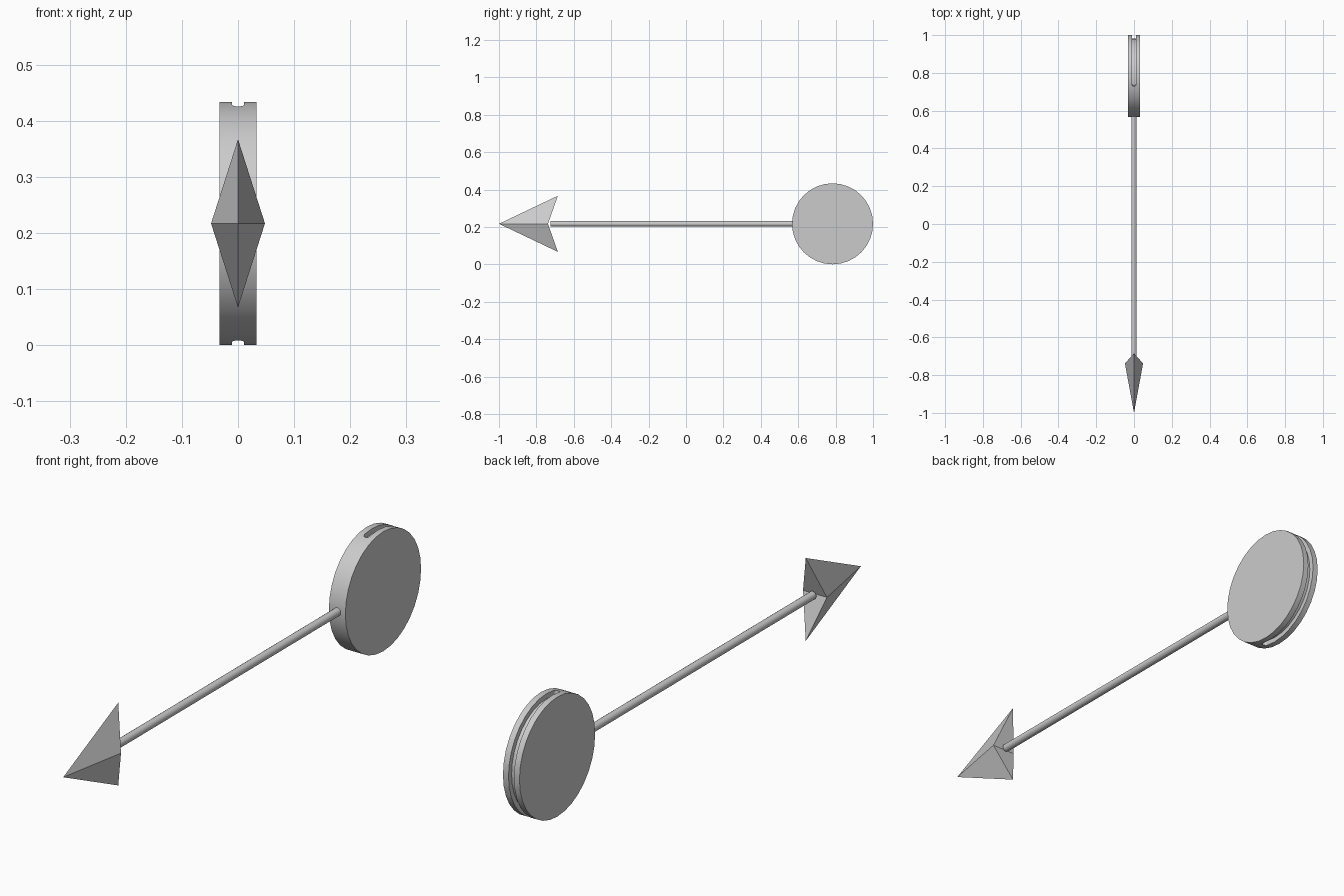
import bpy, bmesh
from math import sin, cos, pi, radians

if "Cube" in bpy.data.objects:
    bpy.data.objects.remove(bpy.data.objects["Cube"])

ZC = 0.217          # height of the axis
R = 0.2165          # disc radius
YC = 1.0 - R        # disc centre along y


def mesh_object(name, bm):
    bmesh.ops.remove_doubles(bm, verts=bm.verts, dist=1e-5)
    bmesh.ops.recalc_face_normals(bm, faces=bm.faces)
    me = bpy.data.meshes.new(name)
    bm.to_mesh(me)
    bm.free()
    ob = bpy.data.objects.new(name, me)
    bpy.context.collection.objects.link(ob)
    return ob


def cylinder(name, r, length, loc, rot, sides):
    bpy.ops.mesh.primitive_cylinder_add(vertices=sides, radius=r, depth=length,
                                        location=loc, rotation=rot)
    ob = bpy.context.object
    ob.name = name
    return ob


def smooth(ob):
    bpy.ops.object.select_all(action='DESELECT')
    ob.select_set(True)
    bpy.context.view_layer.objects.active = ob
    bpy.ops.object.shade_smooth_by_angle(angle=radians(30))


# Groove cutter: round-ended slot wrapped around the back of the disc
HALF, DEPTH = 0.011, 0.018
end = radians(101.8)
cap = HALF / R
steps = [i * pi / 2 / 6 for i in range(7)]
stations = [(-end - cap * cos(t), HALF * sin(t)) for t in steps]
stations += [(radians(11.25 * i), HALF) for i in range(-9, 10)]
stations += [(end + cap * sin(t), HALF * cos(t)) for t in steps]

bm = bmesh.new()
rings = []
for a, h in stations:
    ring = []
    for r, x in ((R - DEPTH, -h), (R - DEPTH, h), (R + 0.02, h), (R + 0.02, -h)):
        ring.append(bm.verts.new((x, YC + r * cos(a), ZC + r * sin(a))))
    rings.append(ring)
for p, q in zip(rings, rings[1:]):
    for k in range(4):
        n = (k + 1) % 4
        bm.faces.new((p[k], p[n], q[n], q[k]))
cutter = mesh_object("groove_cutter", bm)

# Disc with groove
disc = cylinder("disc", R, 0.066, (0, YC, ZC), (0, pi / 2, 0), 32)
mod = disc.modifiers.new("groove", 'BOOLEAN')
mod.operation = 'DIFFERENCE'
mod.solver = 'EXACT'
mod.object = cutter
bpy.ops.object.modifier_apply(modifier=mod.name)
bpy.data.objects.remove(cutter)
smooth(disc)

# Shaft
y0, y1 = -0.725, 0.58
shaft = cylinder("shaft", 0.0145, y1 - y0, (0, (y0 + y1) / 2, ZC), (pi / 2, 0, 0), 16)
smooth(shaft)

# Arrowhead: flat faced, with a swept-back notch
bm = bmesh.new()
tip, left, right, top, bottom = [bm.verts.new(v) for v in (
    (0, -1, ZC), (-0.048, -0.738, ZC), (0.048, -0.738, ZC),
    (0, -0.685, ZC + 0.15), (0, -0.685, ZC - 0.15))]
for wing in (top, bottom):
    for a, b in ((tip, left), (left, right), (right, tip)):
        bm.faces.new((a, b, wing))
mesh_object("arrowhead", bm)
